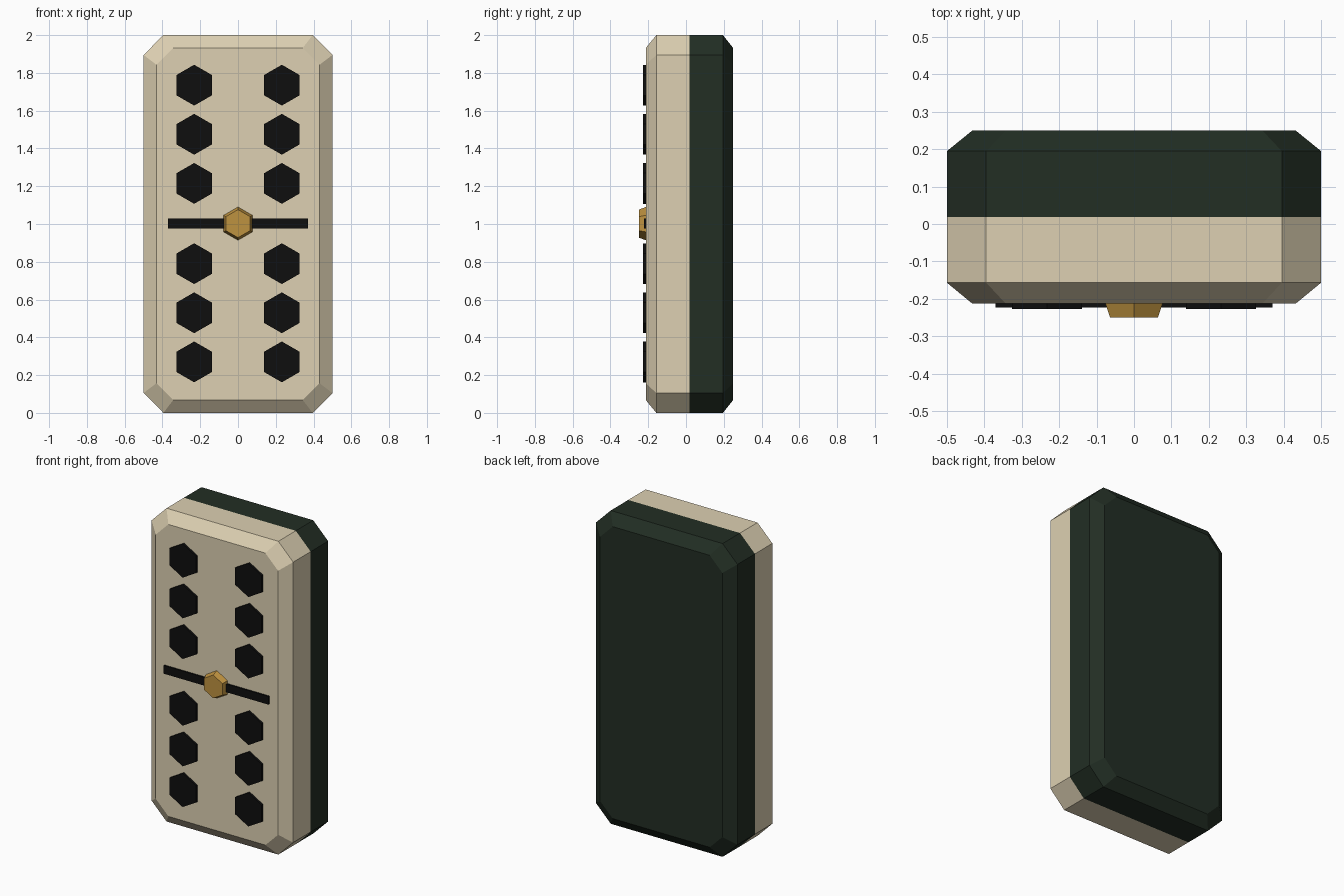
import bpy, bmesh, math

if "Cube" in bpy.data.objects:
    bpy.data.objects.remove(bpy.data.objects["Cube"])


def srgb(r, g, b):
    def lin(c):
        c /= 255
        return c / 12.92 if c <= 0.04045 else ((c + 0.055) / 1.055) ** 2.4
    return (lin(r), lin(g), lin(b), 1)


def material(name, *rgb):
    m = bpy.data.materials.new(name)
    m.diffuse_color = srgb(*rgb)
    m.use_nodes = True
    m.node_tree.nodes["Principled BSDF"].inputs["Base Color"].default_value = m.diffuse_color
    return m


cream = material("cream", 221, 208, 178)
green = material("dark green", 34, 46, 36)
black = material("black", 14, 14, 14)
gold = material("gold", 190, 146, 64)


def loft(name, rings, mat, centre=(0, 0)):
    """Join equal-sided (x, z) outlines placed along y into a closed solid."""
    bm = bmesh.new()
    loops = [[bm.verts.new((centre[0] + x, y, centre[1] + z)) for x, z in pts]
             for y, pts in rings]
    n = len(loops[0])
    for a, b in zip(loops, loops[1:]):
        for i in range(n):
            j = (i + 1) % n
            bm.faces.new((a[i], a[j], b[j], b[i]))
    bm.faces.new(loops[0])
    bm.faces.new(loops[-1])
    bmesh.ops.recalc_face_normals(bm, faces=bm.faces)
    mesh = bpy.data.meshes.new(name)
    bm.to_mesh(mesh)
    bm.free()
    mesh.materials.append(mat)
    ob = bpy.data.objects.new(name, mesh)
    bpy.context.collection.objects.link(ob)
    return ob


def cut_rect(w, h, c):
    """Rectangle of half size w, h with corners cut by c."""
    return [(w - c, -h), (w, c - h), (w, h - c), (w - c, h),
            (c - w, h), (-w, h - c), (-w, c - h), (c - w, -h)]


def hexagon(r):
    return [(r * math.sin(i * math.pi / 3), r * math.cos(i * math.pi / 3))
            for i in range(6)]


# Tile body: cream front half and green back half, both with bevelled rims
full, inset = cut_rect(0.5, 1.0, 0.105), cut_rect(0.432, 0.932, 0.089)
loft("front_half", [(-0.213, inset), (-0.157, full), (0.019, full)], cream, (0, 1))
loft("back_half", [(0.019, full), (0.195, full), (0.25, inset)], green, (0, 1))

# Pips: two columns of three on each half
for z in (0.27, 0.53, 0.79, 1.215, 1.475, 1.735):
    for x in (-0.232, 0.232):
        loft("pip", [(-0.205, hexagon(0.108)), (-0.227, hexagon(0.108))], black, (x, z))

# Divider bar and its central stud
bar = [(-0.37, -0.026), (0.37, -0.026), (0.37, 0.026), (-0.37, 0.026)]
loft("divider_bar", [(-0.205, bar), (-0.223, bar)], black, (0, 1.002))
loft("centre_stud", [(-0.205, hexagon(0.091)), (-0.25, hexagon(0.074))], gold, (0, 1.002))
